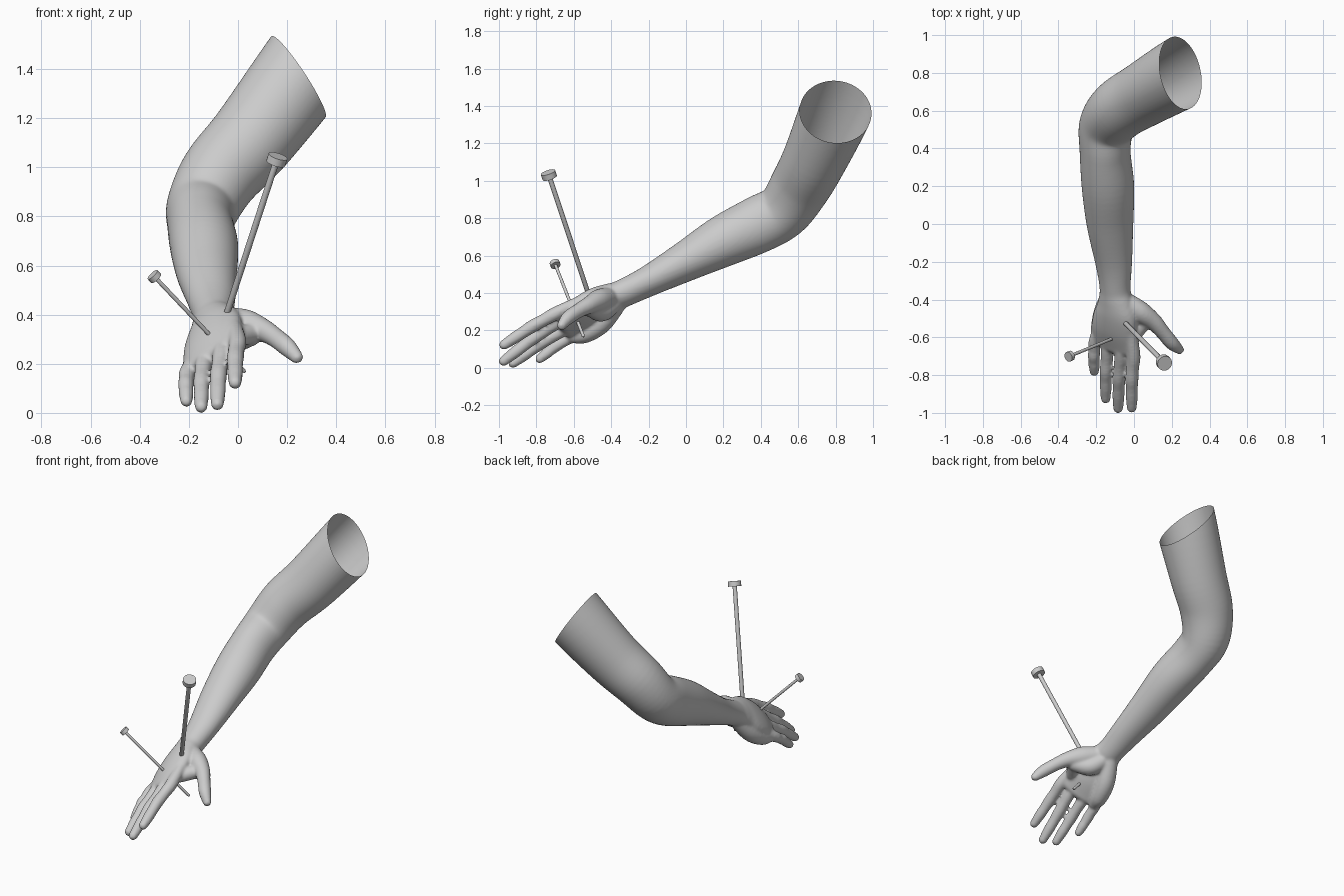
import bpy, bmesh, math
from mathutils import Vector

if "Cube" in bpy.data.objects:
    bpy.data.objects.remove(bpy.data.objects["Cube"])

ACROSS = Vector((0.82, -0.25, 0.52))   # direction across the palm, little finger to index


def spline(rows, steps=6):
    """Catmull-Rom interpolation of rows of numbers."""
    out = []
    for i in range(len(rows) - 1):
        p0, p1, p2 = rows[max(i - 1, 0)], rows[i], rows[i + 1]
        p3 = rows[min(i + 2, len(rows) - 1)]
        for k in range(steps):
            t = k / steps
            out.append([0.5 * (2 * b + (c - a) * t + (2 * a - 5 * b + 4 * c - d) * t * t
                               + (3 * b - a - 3 * c + d) * t ** 3)
                        for a, b, c, d in zip(p0, p1, p2, p3)])
    return out + [list(rows[-1])]


def loft(bm, rows, n=32):
    """Closed limb through rows (x, y, z, half width, half thickness, twist 0..1)."""
    rows = spline(rows)
    pts = [Vector(r[:3]) for r in rows]
    rings = []

    def ring(c, t, a, b, w):
        side = Vector((1, 0, 0)).lerp(ACROSS, w)
        side = (side - t * side.dot(t)).normalized()
        up = t.cross(side)
        rings.append([bm.verts.new(c + side * a * math.cos(q) + up * b * math.sin(q))
                      for q in (2 * math.pi * k / n for k in range(n))])

    last = len(rows) - 1
    for i, r in enumerate(rows):
        t = (pts[min(i + 1, last)] - pts[max(i - 1, 0)]).normalized()
        ring(pts[i], t, *r[3:6])
    # rounded end
    a, b, w = rows[-1][3:6]
    for deg in (20, 40, 60, 78):
        s, c = math.sin(math.radians(deg)), math.cos(math.radians(deg))
        ring(pts[-1] + t * min(a, b) * s, t, a * c, b * c, w)
    for r0, r1 in zip(rings, rings[1:]):
        for k in range(n):
            bm.faces.new((r0[k], r0[(k + 1) % n], r1[(k + 1) % n], r1[k]))
    bm.faces.new(rings[0][::-1])
    bm.faces.new(rings[-1])


def round_loft(bm, rows):
    """Limb with round sections (x, y, z, radius)."""
    loft(bm, [(x, y, z, r, r, 1) for x, y, z, r in rows], 22)


def finger(bm, root, knuckle, tip, r):
    """Slightly arched finger starting inside the palm, swelling at the joints."""
    root, knuckle, tip = Vector(root), Vector(knuckle), Vector(tip)
    arch = Vector((-0.57, -0.43, 0.70))
    rows = [(*root, r * 0.9)]
    for f, lift, s in ((0, 0.004, 1.06), (0.25, 0.007, 0.98), (0.45, 0.010, 1.02),
                       (0.62, 0.007, 0.93), (0.78, 0.004, 0.93), (1, 0, 0.78)):
        rows.append((*(knuckle.lerp(tip, f) + arch * lift), r * s))
    round_loft(bm, rows)


bm = bmesh.new()
# upper arm, elbow, forearm, wrist and palm
loft(bm, [(0.42, 0.89, 1.60, 0.195, 0.195, 0), (0.25, 0.80, 1.37, 0.188, 0.192, 0),
          (0.06, 0.69, 1.12, 0.175, 0.172, 0), (-0.072, 0.61, 0.97, 0.164, 0.162, 0),
          (-0.142, 0.52, 0.84, 0.149, 0.150, 0), (-0.153, 0.39, 0.768, 0.135, 0.152, 0),
          (-0.138, 0.20, 0.678, 0.139, 0.138, 0), (-0.127, 0.0, 0.570, 0.124, 0.108, 0.1),
          (-0.108, -0.20, 0.464, 0.099, 0.082, 0.3), (-0.10, -0.34, 0.397, 0.084, 0.073, 0.7),
          (-0.098, -0.41, 0.370, 0.100, 0.070, 1), (-0.097, -0.48, 0.338, 0.126, 0.068, 1),
          (-0.102, -0.56, 0.284, 0.140, 0.063, 1), (-0.102, -0.64, 0.235, 0.136, 0.046, 1)], 48)
# heel of the palm on the little finger side
round_loft(bm, [(-0.11, -0.36, 0.355, 0.050), (-0.15, -0.45, 0.245, 0.058),
                (-0.175, -0.54, 0.185, 0.053), (-0.19, -0.60, 0.17, 0.040)])
# four fingers
finger(bm, (-0.02, -0.55, 0.362), (0.0, -0.69, 0.29), (-0.012, -0.973, 0.123), 0.0345)
finger(bm, (-0.07, -0.57, 0.312), (-0.065, -0.68, 0.245), (-0.084, -0.975, 0.036), 0.0345)
finger(bm, (-0.125, -0.56, 0.262), (-0.137, -0.655, 0.200), (-0.150, -0.925, 0.025), 0.0335)
finger(bm, (-0.18, -0.53, 0.22), (-0.204, -0.62, 0.160), (-0.210, -0.782, 0.048), 0.032)
# thumb
loft(bm, [(-0.05, -0.41, 0.376, 0.055, 0.052, 1), (0.03, -0.465, 0.360, 0.062, 0.058, 1),
          (0.10, -0.515, 0.337, 0.048, 0.047, 1), (0.15, -0.57, 0.308, 0.040, 0.039, 1),
          (0.20, -0.63, 0.268, 0.038, 0.037, 1), (0.240, -0.665, 0.226, 0.027, 0.025, 1)], 24)
# ball of the thumb and the web towards the index finger
round_loft(bm, [(-0.08, -0.39, 0.345, 0.050), (-0.025, -0.45, 0.305, 0.058), (0.05, -0.505, 0.315, 0.045)])
round_loft(bm, [(0.075, -0.50, 0.335, 0.042), (0.04, -0.535, 0.32, 0.042), (-0.005, -0.60, 0.305, 0.036)])
bmesh.ops.recalc_face_normals(bm, faces=bm.faces)
mesh = bpy.data.meshes.new("arm")
bm.to_mesh(mesh)
bm.free()
arm = bpy.data.objects.new("arm", mesh)
bpy.context.collection.objects.link(arm)
bpy.context.view_layer.objects.active = arm
arm.select_set(True)

# fuse the parts into one skin
rem = arm.modifiers.new("fuse", 'REMESH')
rem.mode = 'VOXEL'
rem.voxel_size = 0.008
sm = arm.modifiers.new("soften", 'SMOOTH')
sm.factor = 0.5
sm.iterations = 8
for name in ("fuse", "soften"):
    bpy.ops.object.modifier_apply(modifier=name)

# open, hollow end at the shoulder
bm = bmesh.new()
bm.from_mesh(arm.data)
bmesh.ops.bisect_plane(bm, geom=bm.verts[:] + bm.edges[:] + bm.faces[:],
                       plane_co=(0.245, 0.80, 1.37), plane_no=(0.83, 0.15, 0.54), clear_outer=True)
bm.to_mesh(arm.data)
bm.free()
bpy.ops.object.shade_smooth()


def nail(name, head, tip, r, head_r, head_h):
    """Flat-headed nail from the top of its head to its point."""
    head, tip = Vector(head), Vector(tip)
    length = (head - tip).length
    profile = [(r * 0.5, 0), (r, r), (r, length - head_h),
               (head_r, length - head_h), (head_r, length)]
    n = 24
    bm = bmesh.new()
    rings = [[bm.verts.new((q * math.cos(2 * math.pi * k / n), q * math.sin(2 * math.pi * k / n), z))
              for k in range(n)] for q, z in profile]
    for r0, r1 in zip(rings, rings[1:]):
        for k in range(n):
            bm.faces.new((r0[k], r0[(k + 1) % n], r1[(k + 1) % n], r1[k]))
    bm.faces.new(rings[0][::-1])
    bm.faces.new(rings[-1])
    me = bpy.data.meshes.new(name)
    bm.to_mesh(me)
    bm.free()
    ob = bpy.data.objects.new(name, me)
    ob.location = tip
    ob.rotation_euler = (head - tip).to_track_quat('Z', 'Y').to_euler()
    bpy.context.collection.objects.link(ob)
    bpy.ops.object.select_all(action='DESELECT')
    ob.select_set(True)
    bpy.context.view_layer.objects.active = ob
    bpy.ops.object.shade_smooth_by_angle(angle=math.radians(35))


# two nails driven through the back of the hand
nail("large_nail", (0.163, -0.738, 1.045), (-0.068, -0.502, 0.335), 0.013, 0.040, 0.032)
nail("small_nail", (-0.348, -0.703, 0.563), (0.029, -0.547, 0.165), 0.0085, 0.027, 0.023)
